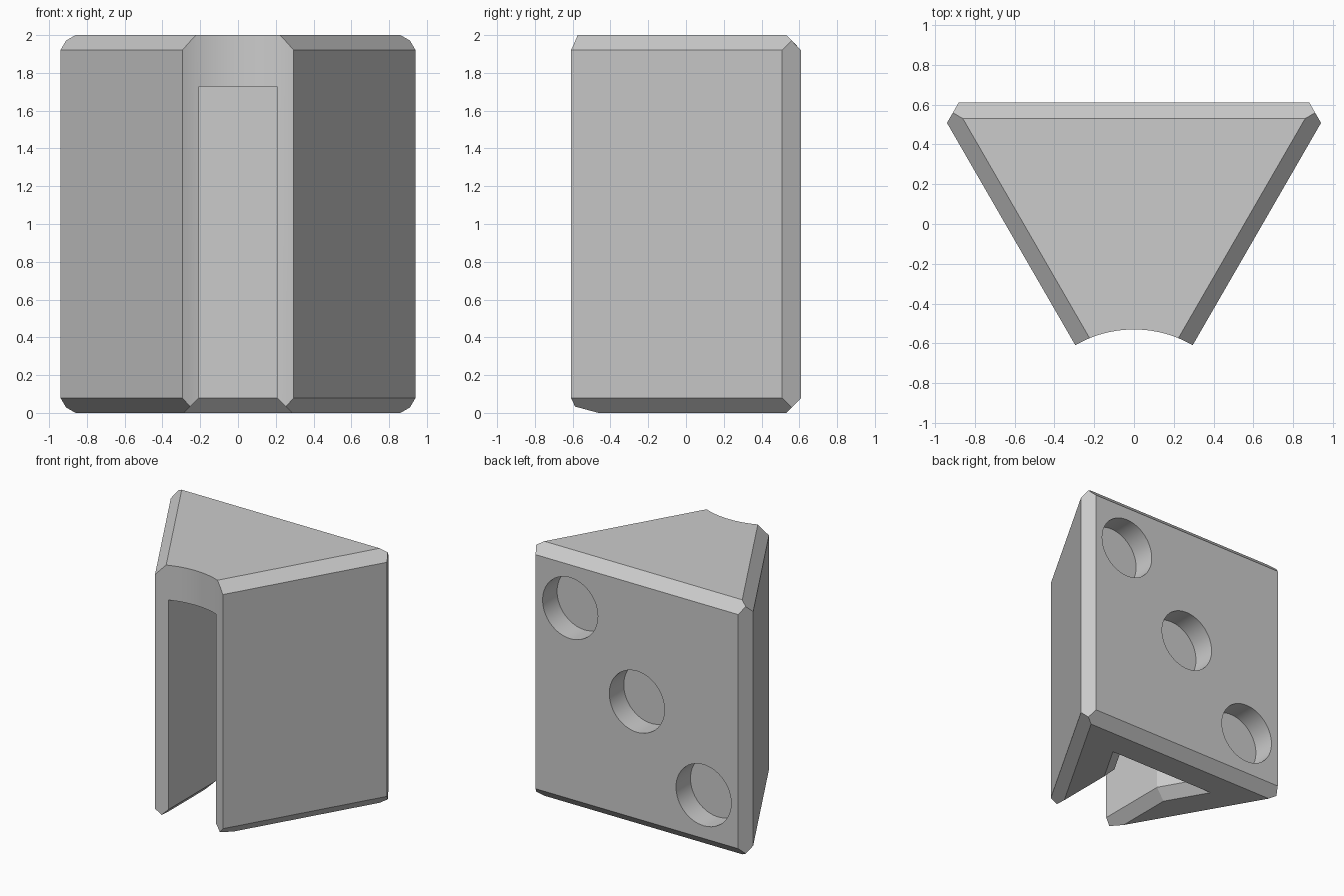
import bpy, bmesh, math
from mathutils import Matrix, Vector

if "Cube" in bpy.data.objects:
    bpy.data.objects.remove(bpy.data.objects["Cube"], do_unlink=True)

HEIGHT = 2.0
BACK = 0.61          # y of the flat back
APEX = -1.12         # y where the two slanted sides would meet
CHAMFER = 0.08
SLOPE = math.tan(math.radians(30))

grey = bpy.data.materials.new("light_grey")
grey.use_nodes = True
colour = (0.6, 0.6, 0.6, 1)
grey.diffuse_color = colour
grey.node_tree.nodes["Principled BSDF"].inputs["Base Color"].default_value = colour


def make_object(name, bm):
    bmesh.ops.recalc_face_normals(bm, faces=bm.faces)
    mesh = bpy.data.meshes.new(name)
    bm.to_mesh(mesh)
    bm.free()
    mesh.materials.append(grey)
    obj = bpy.data.objects.new(name, mesh)
    bpy.context.collection.objects.link(obj)
    return obj


def slice_off(bm, point, normal):
    """Cut away everything on the normal side and cap the cut."""
    result = bmesh.ops.bisect_plane(
        bm, geom=bm.verts[:] + bm.edges[:] + bm.faces[:], dist=1e-5,
        plane_co=point, plane_no=normal, clear_outer=True)
    edges = [e for e in result["geom_cut"] if isinstance(e, bmesh.types.BMEdge)]
    bmesh.ops.holes_fill(bm, edges=edges)


def cylinder(name, radius, depth, matrix, segments):
    bm = bmesh.new()
    bmesh.ops.create_cone(bm, cap_ends=True, segments=segments, radius1=radius,
                          radius2=radius, depth=depth, matrix=matrix)
    return make_object(name, bm)


def slot_outline(grow):
    """Narrow neck opening into a flared pocket, widened by grow."""
    neck = 0.207 + grow
    shoulder = 0.02 - grow * math.tan(math.radians(15))
    back = 0.24 + grow
    flare = neck + (back - shoulder) * SLOPE
    right = [(neck, -1.0), (neck, shoulder), (flare, back)]
    return right + [(-x, y) for x, y in reversed(right)]


# Wedge body: a block with slanted sides and chamfered edges
bm = bmesh.new()
bmesh.ops.create_cube(bm, size=1, matrix=Matrix.Translation((0, BACK - 1, HEIGHT / 2))
                      @ Matrix.Diagonal((3, 2, HEIGHT, 1)))
side_y = math.sin(math.radians(30))
side_x = math.cos(math.radians(30))
corner = (BACK - APEX) * SLOPE
sides = [(Vector((s * corner, BACK, 0)), Vector((s * side_x, -side_y, 0))) for s in (1, -1)]
for point, normal in sides:
    slice_off(bm, point, normal)
for s in (1, -1):
    slice_off(bm, (s * 0.94, 0.508, 0), (s * side_x, side_y, 0))
for point, normal in sides + [(Vector((0, BACK, 0)), Vector((0, 1, 0)))]:
    for z, up in ((HEIGHT - CHAMFER, 1), (CHAMFER, -1)):
        slice_off(bm, point + Vector((0, 0, z)), normal + Vector((0, 0, up)))
body = make_object("wedge_body", bm)

# Slot cutter: open at the front and bottom, chamfered at the bottom rim
bm = bmesh.new()
levels = [(-0.04, CHAMFER + 0.04), (CHAMFER, 0), (1.727, 0)]
rings = [[bm.verts.new((x, y, z)) for x, y in slot_outline(grow)] for z, grow in levels]
for low, high in zip(rings, rings[1:]):
    for i in range(len(low)):
        j = (i + 1) % len(low)
        bm.faces.new((low[i], low[j], high[j], high[i]))
bm.faces.new(rings[0])
bm.faces.new(rings[-1])
cutters = [make_object("slot_cutter", bm)]

# Concave front cutter
cutters.append(cylinder("front_curve_cutter", 0.59, 3,
                        Matrix.Translation((0, APEX, 1)), 128))

# Three round pockets along the diagonal of the back
for i in (-1, 0, 1):
    place = Matrix.Translation((i * 0.58, BACK, 1 + i * 0.58)) @ Matrix.Rotation(math.pi / 2, 4, "X")
    cutters.append(cylinder("pocket_cutter", 0.24, 0.36, place, 64))

bpy.context.view_layer.objects.active = body
for cutter in cutters:
    cutter.hide_render = True
    mod = body.modifiers.new("cut", "BOOLEAN")
    mod.operation = "DIFFERENCE"
    mod.solver = "EXACT"
    mod.object = cutter
    bpy.ops.object.modifier_apply(modifier=mod.name)
for cutter in cutters:
    bpy.data.objects.remove(cutter, do_unlink=True)

# Smooth the curved walls, keep the edges crisp
bpy.ops.object.select_all(action="DESELECT")
body.select_set(True)
bpy.ops.object.shade_smooth_by_angle(angle=math.radians(20))
